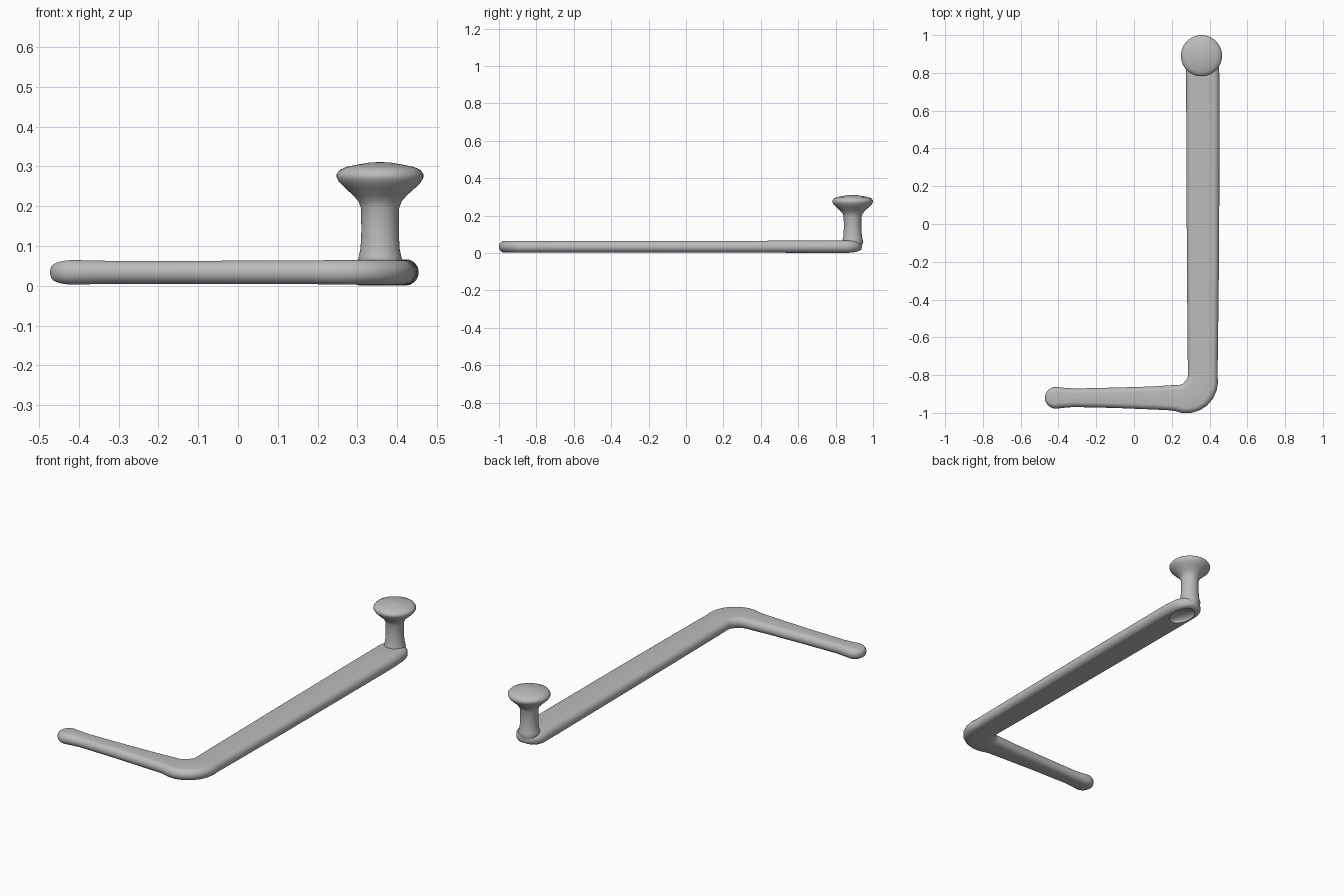
import bpy, bmesh, math
from mathutils import Vector

cube = bpy.data.objects.get("Cube")
if cube:
    bpy.data.objects.remove(cube, do_unlink=True)

grey = bpy.data.materials.new("plain grey")
grey.use_nodes = True
colour = (0.5, 0.5, 0.5, 1)
grey.diffuse_color = colour
grey.node_tree.nodes["Principled BSDF"].inputs["Base Color"].default_value = colour


def make_object(name, bm):
    bmesh.ops.recalc_face_normals(bm, faces=bm.faces)
    mesh = bpy.data.meshes.new(name)
    bm.to_mesh(mesh)
    bm.free()
    mesh.materials.append(grey)
    obj = bpy.data.objects.new(name, mesh)
    bpy.context.collection.objects.link(obj)
    return obj


def skin(bm, rings):
    """Join closed rings of points and cap both ends."""
    loops = [[bm.verts.new(p) for p in ring] for ring in rings]
    n = len(loops[0])
    for a, b in zip(loops, loops[1:]):
        for i in range(n):
            j = (i + 1) % n
            bm.faces.new((a[i], a[j], b[j], b[i]))
    bm.faces.new(loops[0])
    bm.faces.new(loops[-1])


def smooth(obj, angle=50):
    bpy.ops.object.select_all(action="DESELECT")
    obj.select_set(True)
    bpy.context.view_layer.objects.active = obj
    bpy.ops.object.shade_smooth_by_angle(angle=math.radians(angle))


def section(x, y, tangent, w, h, zc):
    """Flat bar section with fully rounded edges."""
    side = Vector((tangent.y, -tangent.x, 0)).normalized()
    r = min(w, h)
    ring = []
    for i in range(32):
        a = math.tau * (i + 0.5) / 32
        s = math.copysign(w - r, math.cos(a)) + r * math.cos(a)
        ring.append(Vector((x, y, zc + h * math.sin(a))) + side * s)
    return ring


# Bent bar: stations of x, y, half width, half height
ROUND = [math.radians(a) for a in (88, 75, 60, 45, 30, 15)]
stations = [(-0.412 - 0.06 * math.sin(a), -0.92, 0.058 * math.cos(a),
             0.031 * math.cos(a) ** 0.6) for a in ROUND]
stations += [(-0.412, -0.92, 0.058, 0.031), (-0.37, -0.92, 0.053, 0.030),
             (-0.32, -0.92, 0.049, 0.029), (-0.1, -0.92, 0.054, 0.029),
             (0.1, -0.921, 0.061, 0.030), (0.2, -0.92, 0.067, 0.030)]
# Elbow turning from the short arm to the long arm
for i in range(9):
    t = i / 8
    a = -math.pi / 2 + t * math.pi / 2
    swell = math.sin(math.pi * t)
    radius = 0.122 + 0.012 * t + 0.010 * swell
    stations.append((0.23 + radius * math.cos(a), -0.8 + radius * math.sin(a),
                     0.070 + 0.008 * t + 0.013 * swell, 0.031))
stations += [(0.364, -0.7, 0.080, 0.031), (0.365, -0.2, 0.085, 0.031),
             (0.365, 0.4, 0.088, 0.032), (0.365, 0.76, 0.089, 0.033),
             (0.362, 0.85, 0.086, 0.033)]
stations += [(0.361, 0.85 + 0.09 * math.sin(a), 0.086 * math.cos(a),
              0.033 * math.cos(a) ** 0.6) for a in reversed(ROUND)]

points = [Vector((s[0], s[1], 0)) for s in stations]
rings = []
for i, (x, y, w, h) in enumerate(stations):
    tangent = points[min(i + 1, len(points) - 1)] - points[max(i - 1, 0)]
    rings.append(section(x, y, tangent, w, h, 0.034))
bm = bmesh.new()
skin(bm, rings)
bar = make_object("bent_bar", bm)

# Shallow hollow on the underside, below the stem
bm = bmesh.new()
bmesh.ops.create_uvsphere(bm, u_segments=32, v_segments=16, radius=1)
for v in bm.verts:
    v.co = Vector((0.36 + 0.055 * v.co.x, 0.83 + 0.085 * v.co.y, 0.03 * v.co.z))
cutter = make_object("hollow_cutter", bm)
cutter.hide_render = True
cut = bar.modifiers.new("hollow", "BOOLEAN")
cut.operation = "DIFFERENCE"
cut.object = cutter
bpy.context.view_layer.objects.active = bar
bpy.ops.object.modifier_apply(modifier=cut.name)
bpy.data.objects.remove(cutter, do_unlink=True)
smooth(bar)

# Stem with flared knob, turned from a radius and height profile
PROFILE = [(0.045, 0.03), (0.057, 0.06), (0.053, 0.075), (0.049, 0.095),
           (0.047, 0.14), (0.048, 0.195), (0.054, 0.212), (0.068, 0.228),
           (0.088, 0.246), (0.103, 0.261), (0.109, 0.272), (0.109, 0.281),
           (0.102, 0.291), (0.085, 0.299), (0.055, 0.305), (0.025, 0.31),
           (0.004, 0.311)]
bm = bmesh.new()
skin(bm, [[(0.357 + r * math.cos(math.tau * i / 48),
            0.891 + r * math.sin(math.tau * i / 48), z) for i in range(48)]
          for r, z in PROFILE])
smooth(make_object("stem_and_knob", bm))
